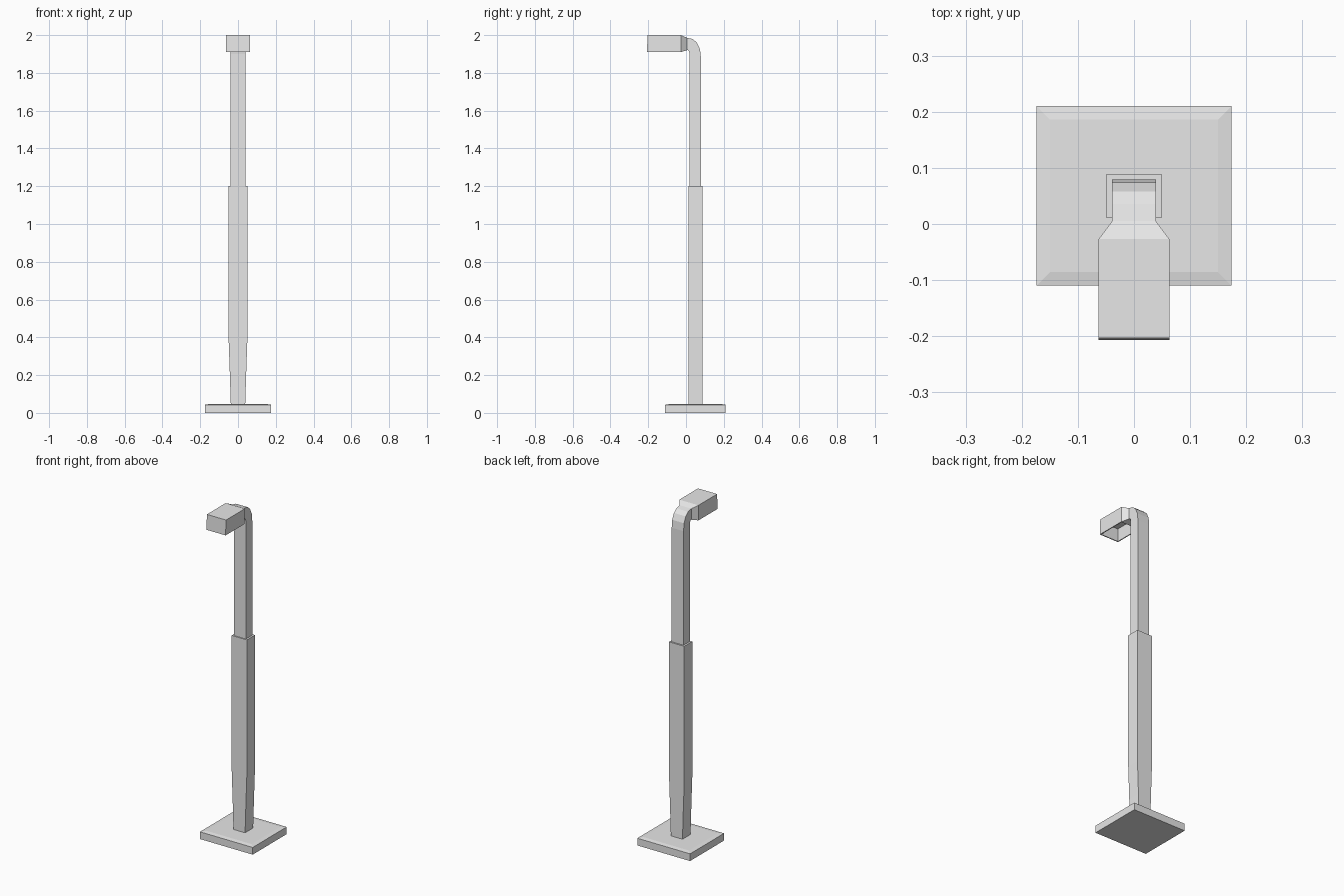
import bpy, bmesh

cube = bpy.data.objects.get("Cube")
if cube:
    bpy.data.objects.remove(cube, do_unlink=True)

GREY = (0.8, 0.8, 0.8, 1)
metal = bpy.data.materials.new("light grey metal")
metal.use_nodes = True
metal.diffuse_color = GREY
metal.node_tree.nodes["Principled BSDF"].inputs["Base Color"].default_value = GREY


def loft(rings):
    """Skin rectangular rings: half width, (y, z) of outer edge, (y, z) of inner edge."""
    bm = bmesh.new()
    loops = []
    for w, outer, inner in rings:
        corners = [(-w, *outer), (w, *outer), (w, *inner), (-w, *inner)]
        loops.append([bm.verts.new(c) for c in corners])
    for a, b in zip(loops, loops[1:]):
        for i in range(4):
            j = (i + 1) % 4
            bm.faces.new((a[i], a[j], b[j], b[i]))
    bm.faces.new(loops[0])
    bm.faces.new(loops[-1])
    bmesh.ops.recalc_face_normals(bm, faces=bm.faces)
    return bm


def finish(bm, name):
    mesh = bpy.data.meshes.new(name)
    bm.to_mesh(mesh)
    bm.free()
    mesh.materials.append(metal)
    obj = bpy.data.objects.new(name, mesh)
    bpy.context.collection.objects.link(obj)


def post(levels, back, front):
    return [(w, (back, z), (front, z)) for w, z in levels]


# Base plate with a barely raised centre
base = loft(post([(0.174, 0), (0.174, 0.043)], 0.21, -0.11))
top = [f for f in base.faces if f.normal.z > 0.9]
bmesh.ops.inset_individual(base, faces=top, thickness=0.034, depth=0.004)
finish(base, "base_plate")

# Lower post, narrowing towards the foot
finish(loft(post([(0.038, 0.04), (0.043, 0.2), (0.05, 0.4), (0.05, 1.2)],
                 0.088, 0.012)), "lower_post")

# Upper post bending forward
bend = [((0.079, 1.19), (0.018, 1.19)),
        ((0.079, 1.88), (0.018, 1.90)),
        ((0.074, 1.925), (0.017, 1.91)),
        ((0.058, 1.96), (0.015, 1.916)),
        ((0.036, 1.979), (0.011, 1.92)),
        ((0.005, 1.986), (0.005, 1.92))]
finish(loft([(0.039, o, i) for o, i in bend]), "upper_post")

# Lamp head with flared neck and a hollow underside
head = loft([(0.039, (0.005, 1.986), (0.005, 1.92)),
             (0.063, (-0.027, 2.0), (-0.027, 1.91)),
             (0.063, (-0.203, 2.0), (-0.207, 1.91))])
under = [f for f in head.faces
         if f.normal.z < -0.9 and f.calc_center_median().y < -0.1]
bmesh.ops.inset_individual(head, faces=under, thickness=0.008)
bmesh.ops.inset_individual(head, faces=under, thickness=0.001, depth=-0.075)
finish(head, "lamp_head")
